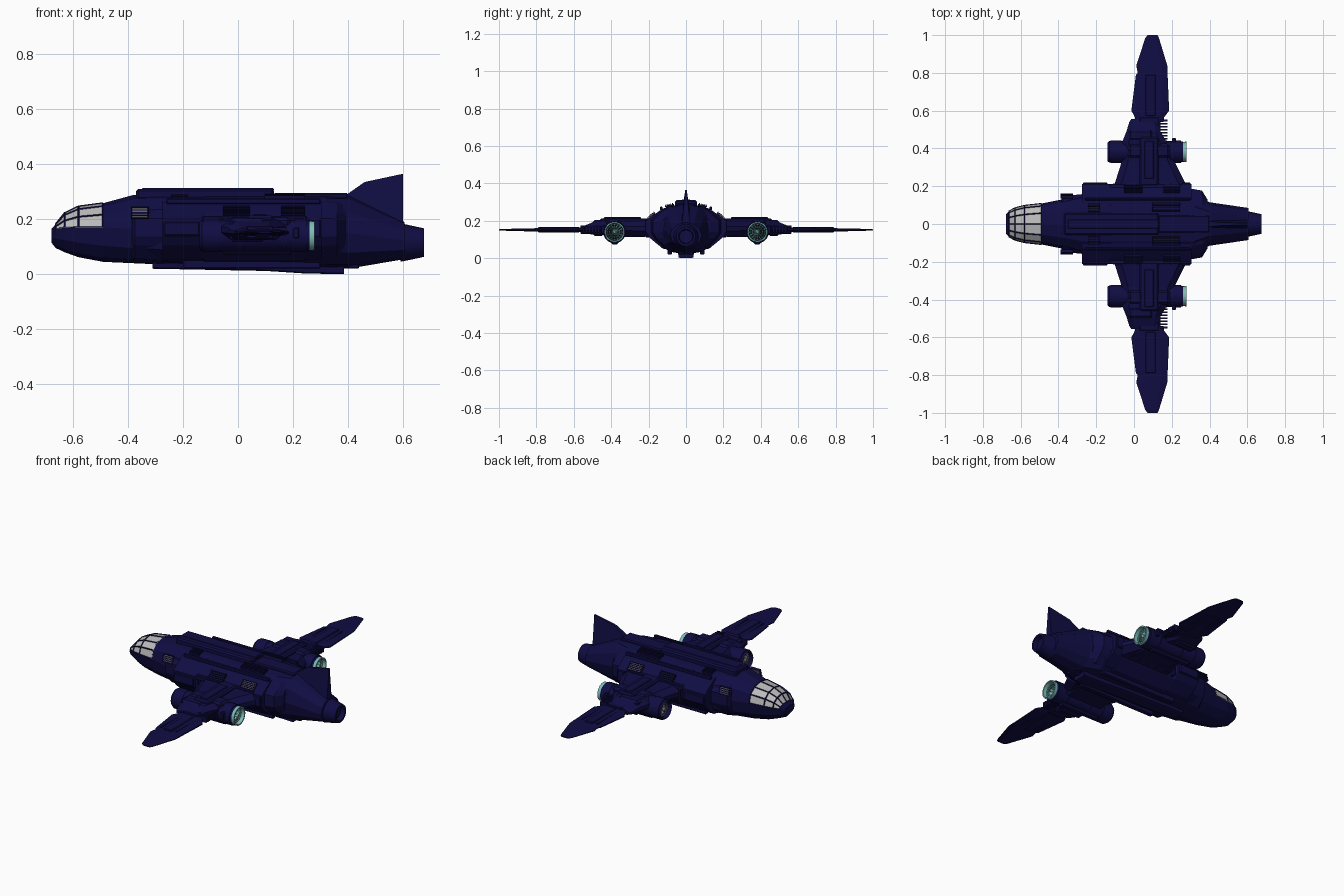
import bpy, bmesh, math
from math import cos, sin, pi

if "Cube" in bpy.data.objects:
    bpy.data.objects.remove(bpy.data.objects["Cube"])


def material(name, rgb):
    m = bpy.data.materials.new(name)
    m.diffuse_color = (*rgb, 1)
    m.use_nodes = True
    m.node_tree.nodes["Principled BSDF"].inputs["Base Color"].default_value = m.diffuse_color
    return m


NAVY = material("navy_hull", (0.005, 0.004, 0.055))
DARK = material("dark_vent", (0.002, 0.002, 0.012))
GLASS = material("pale_glass", (0.5, 0.5, 0.5))
TEAL = material("teal_glow", (0.2, 0.5, 0.47))
STEEL = material("dull_steel", (0.12, 0.12, 0.12))


def make(name, verts, faces, mat=NAVY, mirror=False, bevel=0):
    me = bpy.data.meshes.new(name)
    me.from_pydata(verts, [], faces)
    bm = bmesh.new()
    bm.from_mesh(me)
    bmesh.ops.recalc_face_normals(bm, faces=bm.faces)
    bm.to_mesh(me)
    bm.free()
    me.materials.append(mat)
    ob = bpy.data.objects.new(name, me)
    bpy.context.collection.objects.link(ob)
    if bevel:
        b = ob.modifiers.new("bevel", 'BEVEL')
        b.width, b.segments = bevel, 1
    if mirror:
        ob.modifiers.new("mirror", 'MIRROR').use_axis = (False, True, False)
    return ob


def loft(name, rings, mat=NAVY, mirror=False, caps=True, closed=False):
    n, k = len(rings[0]), len(rings)
    faces = [(i * n + j, i * n + (j + 1) % n, (i + 1) % k * n + (j + 1) % n, (i + 1) % k * n + j)
             for i in range(k if closed else k - 1) for j in range(n)]
    if caps and not closed:
        faces += [tuple(range(n)), tuple(range((k - 1) * n, k * n))]
    return make(name, [p for r in rings for p in r], faces, mat, mirror)


def box(name, x, y, z, mat=NAVY, mirror=True, bevel=0.004):
    v = [(a, b, c) for a in x for b in y for c in z]
    f = [(0, 1, 3, 2), (4, 5, 7, 6), (0, 1, 5, 4), (2, 3, 7, 6), (0, 2, 6, 4), (1, 3, 7, 5)]
    return make(name, v, f, mat, mirror, bevel)


def circle(x, cy, cz, r, n=20):
    return [(x, cy + r * cos(2 * pi * j / n), cz + r * sin(2 * pi * j / n)) for j in range(n)]


def revolve(name, prof, cy, cz, mat=NAVY, closed=False, n=20, mirror=True):
    ob = loft(name, [circle(x, cy, cz, r, n) for x, r in prof], mat, mirror, True, closed)
    bpy.context.view_layer.objects.active = ob
    ob.select_set(True)
    bpy.ops.object.shade_smooth_by_angle(angle=math.radians(30))
    ob.select_set(False)
    return ob


# Fuselage: sections of x, half width, bottom, belt line, top, squareness
def section(x, w, zb, zm, zt, p):
    ring = []
    for j in range(12):
        c, s = cos(pi * j / 6), sin(pi * j / 6)
        c = math.copysign(abs(c) ** p, c) if abs(c) > 1e-6 else 0
        s = math.copysign(abs(s) ** p, s) if abs(s) > 1e-6 else 0
        ring.append((x, w * c, zm + s * (zt - zm if s > 0 else zm - zb)))
    return ring


nose = [section(*s) for s in [
    (-.678, .05, .115, .142, .165, 1), (-.662, .068, .095, .165, .182, 1), (-.63, .085, .08, .168, .222, 1),
    (-.58, .098, .062, .17, .246, .95), (-.49, .108, .045, .17, .258, .9)]]
rear = [section(*s) for s in [
    (-.38, .13, .04, .165, .288, .85), (-.27, .16, .035, .16, .29, .8), (.32, .16, .02, .16, .29, .8),
    (.4, .115, .02, .15, .29, .85), (.605, .085, .055, .122, .19, 1)]]
hull = loft("fuselage", nose + rear)
hull.data.materials.append(GLASS)
panes = []
for f in hull.data.polygons:
    zs = [hull.data.vertices[i].co for i in f.vertices]
    if len(zs) == 4 and all(-.67 < v.x < -.48 for v in zs) and f.center.z > .17 and min(v.z for v in zs) > .164:
        f.material_index = 1
        panes.append(tuple(f.vertices))
frame = make("canopy_frame", [tuple(v.co) for v in hull.data.vertices], panes)
frame.modifiers.new("bars", 'WIREFRAME').thickness = 0.007

# Tail nozzle and fin
revolve("tail_nozzle", [(.59, .07), (.61, .064), (.675, .05), (.675, .04), (.65, .035)], 0, .115, mirror=False)
revolve("tail_collar", [(.6, .068), (.675, .052), (.675, .044), (.6, .05)], 0, .115, closed=True, mirror=False)
fin = [(.39, .286), (.46, .335), (.6, .365), (.6, .16), (.42, .24)]
loft("tail_fin", [[(x, s * max(.004, .024 - .15 * max(0, z - .23)), z) for x, z in fin] for s in (-1, 1)])

# Side sponsons with stepped ends, as chamfered profiles in y and z
prof = [(.05, .288), (.13, .268), (.185, .228), (.213, .205), (.213, .135), (.19, .1), (.13, .048), (.05, .03)]


def sponson(name, stations):
    loft(name, [[(x, y * k, .16 + (z - .16) * h) for y, z in prof] for x, k, h in stations], mirror=True)


sponson("shoulder_block", [(-.385, .62, .9), (-.375, .7, .9), (-.27, .74, .95)])
sponson("side_sponson", [(-.275, 1, .92), (-.13, 1, .92), (-.12, .96, .97), (.24, .96, .97), (.25, 1, .92), (.305, 1, .92)])
sponson("rear_sponson", [(.3, .88, .97), (.36, .83, .9), (.39, .6, .85)])

# Spine deck, rear deck and sloping keel
box("spine_deck", (-.37, .13), (-.058, .058), (.27, .31), mirror=False, bevel=.008)
box("spine_ridge", (-.35, .13), (-.025, .025), (.3, .313), mirror=False)
box("rear_deck", (.13, .4), (-.045, .045), (.27, .296), mirror=False, bevel=.006)
loft("keel", [[(x, -.045, .06), (x, -.04, z + .004), (x, -.03, z), (x, .03, z), (x, .04, z + .004), (x, .045, .06)]
              for x, z in [(-.31, .02), (.1, .012), (.24, .003), (.385, .0)]])
box("keel_rail", (-.2, .3), (.075, .1), (.02, .06))
box("belly_hatch", (.4, .44), (-.04, .04), (.02, .06), mirror=False)


# Wings: sections of y, leading x, trailing x, bottom, top, chamfer
def wing(name, stations):
    rings = []
    for y, a, b, zb, zt, k in stations:
        c, m, e = (b - a) * k, (zb + zt) / 2, (zt - zb) * .15
        rings.append([(a, y, m - e), (a, y, m + e), (a + c, y, zt), (b - c, y, zt),
                      (b, y, m + e), (b, y, m - e), (b - c, y, zb), (a + c, y, zb)])
    return loft(name, rings, mirror=True)


wing("inner_wing", [(.17, -.12, .3, .105, .215, .1), (.22, -.1, .27, .115, .2, .1), (.33, -.065, .215, .122, .195, .12),
                    (.44, -.06, .17, .125, .2, .15), (.49, -.04, .14, .125, .195, .15),
                    (.54, -.025, .14, .132, .175, .2), (.555, -.015, .14, .138, .168, .2)])
wing("outer_wing", [(.54, .005, .155, .14, .165, .2), (.565, .005, .16, .14, .165, .2), (.6, -.014, .186, .139, .164, .2),
                    (.79, .01, .178, .142, .16, .2), (.8, .02, .178, .142, .16, .2), (.84, .012, .176, .143, .159, .2),
                    (.985, .06, .132, .147, .156, .2), (1, .072, .124, .148, .154, .2)])
box("wing_spar", (.06, .115), (.57, .79), (.136, .167))
box("wing_spar_edge_front", (.035, .042), (.6, .78), (.139, .164), bevel=0)
box("wing_spar_edge_rear", (.135, .142), (.6, .78), (.139, .164), bevel=0)
box("wing_joint", (.03, .13), (.52, .565), (.13, .175))
for i in range(7):
    box("trailing_slat_%d" % i, (.12, .178), (.447 + i * .016, .456 + i * .016), (.138, .17), bevel=0)
box("slat_holder", (.2, .222), (.425, .455), (.13, .17))

# Engines: shell, bands, pod fairings, fans
EY, EZ = .382, .14
revolve("engine_shell", [(-.14, .05), (-.13, .057), (.2, .057), (.255, .055), (.268, .05),
                         (.255, .044), (.2, .044), (-.1, .044), (-.13, .044)], EY, EZ, closed=True)
for i, (a, b, r) in enumerate([(-.125, -.065, .06), (.0, .02, .061), (.16, .175, .061), (.205, .25, .06)]):
    revolve("engine_band_%d" % i, [(a, .05), (a, r), (b, r), (b, .05)], EY, EZ, closed=True)
revolve("engine_core", [(-.1, .045), (.235, .045)], EY, EZ, DARK)
revolve("exhaust_ring", [(.245, .052), (.278, .054), (.278, .047), (.245, .044)], EY, EZ, TEAL, True)
for tag, x, mat in (("exhaust", .255, TEAL), ("intake", -.115, STEEL)):
    revolve(tag + "_hub", [(x - .02, .012), (x, .012), (x + .015, .005)], EY, EZ, mat, n=12)
    for k, r in enumerate((.025, .038)):
        revolve("%s_ring_%d" % (tag, k), [(x - .004, r), (x + .004, r), (x + .004, r + .004), (x - .004, r + .004)],
                EY, EZ, mat, True)
    verts, faces = [], []
    for i in range(16):
        a = 2 * pi * i / 16
        for r, d in ((.01, -.2), (.01, .2), (.046, .09), (.046, -.09)):
            verts.append((x + d * .04, EY + r * cos(a + d), EZ + r * sin(a + d)))
        faces.append(tuple(range(i * 4, i * 4 + 4)))
    make(tag + "_fan_blades", verts, faces, mat, True)
box("engine_top_pod", (-.03, .19), (.35, .425), (.16, .207), bevel=.012)
box("engine_spine", (.03, .13), (.2, .46), (.15, .213), bevel=.008)
box("engine_spine_cap", (.055, .105), (.24, .44), (.2, .219))
box("engine_belly_fin", (-.06, .2), (.362, .402), (.072, .1), bevel=.01)
box("engine_pylon_fairing", (-.05, .2), (.21, .34), (.112, .19), bevel=.012)
box("outer_pod", (-.03, .1), (.44, .5), (.118, .203), bevel=.012)


# Slatted vents: a dark plate with bars along x, tilted to lie on the hull
def vent(name, x0, x1, y, z, w, tilt, n=4, plate=DARK, mirror=True):
    c, s = cos(tilt), sin(tilt)

    def slab(tag, xa, xb, u0, u1, h, mat):
        pts = [(u0, -.006), (u0, h), (u1, h), (u1, -.006)]
        loft(name + tag, [[(x, y + u * c + v * s, z - u * s + v * c) for u, v in pts] for x in (xa, xb)], mat, mirror)

    slab("_plate", x0, x1, -w / 2, w / 2, .004, plate)
    for i in range(n + 1):
        u = -w / 2 + w * i / n
        slab("_bar_%d" % i, x0 - .004, x1 + .004, u - .002, u + .002, .009, NAVY)


vent("forward_top_vent", -.24, -.185, .085, .276, .04, .2)
vent("rear_top_vent", .1, .24, .09, .281, .04, .2)
vent("shoulder_vent", -.385, -.328, .147, .222, .04, 1.3, 4, STEEL)
vent("middle_side_vent", -.05, .04, .185, .226, .045, .75)
vent("aft_side_vent", .16, .24, .185, .226, .045, .75, 5, STEEL)

# Side hull panels and small fittings
box("side_panel_front", (-.27, -.14), (.19, .22), (.14, .19))
box("side_panel_rear", (.255, .3), (.19, .22), (.135, .2))
box("side_rail", (-.13, .25), (.19, .212), (.185, .212))
box("upper_rail", (-.26, .3), (.125, .14), (.255, .276))
for i in range(6):
    box("side_rib_%d" % i, (-.11 + i * .06, -.1 + i * .06), (.19, .215), (.11, .205), bevel=0)
